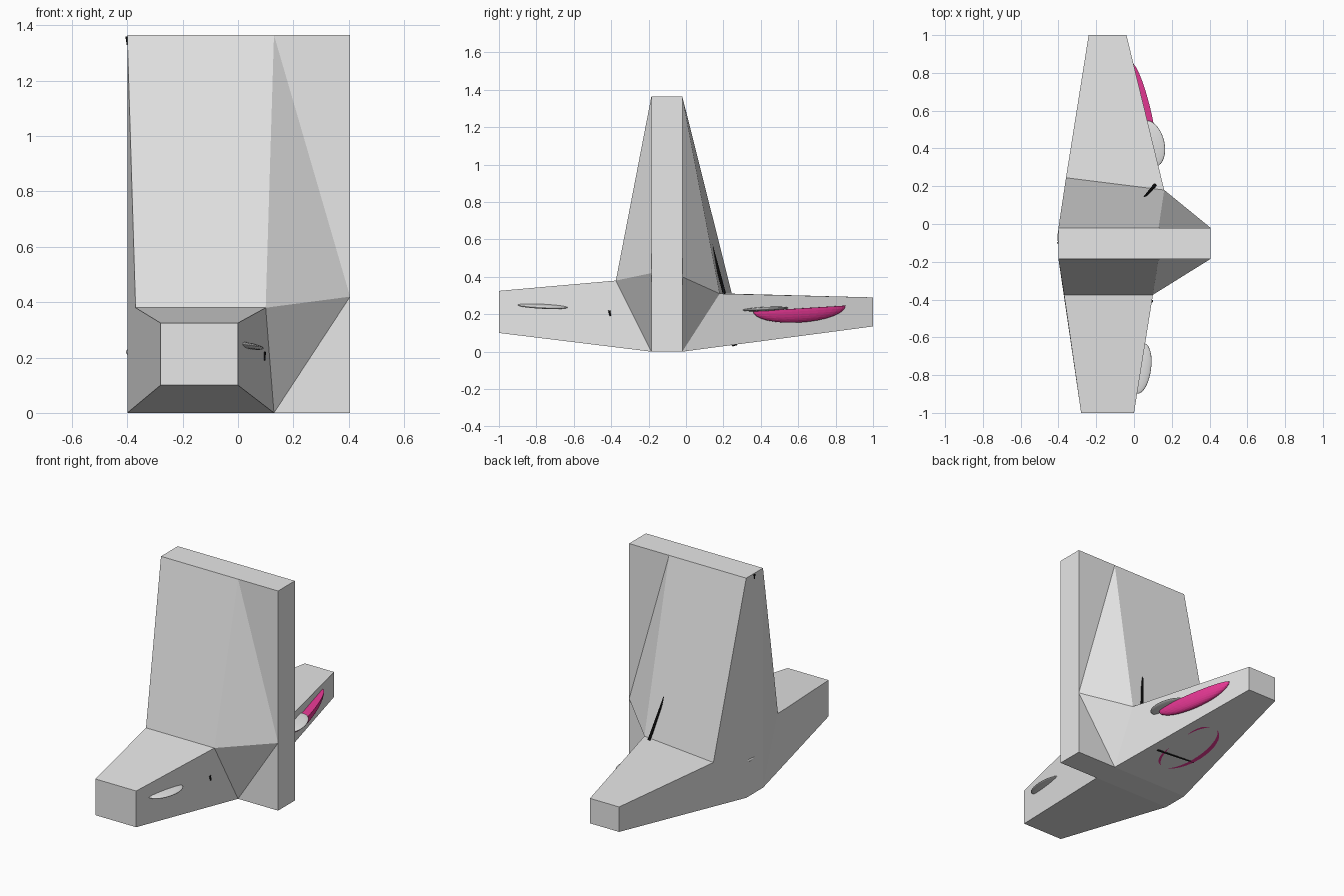
import bpy, bmesh, math
from mathutils import Vector, Matrix, Euler

cube = bpy.data.objects.get("Cube")
if cube:
    bpy.data.objects.remove(cube, do_unlink=True)


def material(name, rgb):
    m = bpy.data.materials.new(name)
    m.use_nodes = True
    m.diffuse_color = (*rgb, 1)
    m.node_tree.nodes["Principled BSDF"].inputs["Base Color"].default_value = (*rgb, 1)
    return m


grey = material("light grey", (0.8, 0.8, 0.8))
pink = material("magenta", (0.8, 0.04, 0.3))
black = material("black", (0.01, 0.01, 0.01))


def add_object(name, bm, mat, smooth=False, normals=True):
    if normals:
        bmesh.ops.recalc_face_normals(bm, faces=bm.faces)
    for f in bm.faces:
        f.smooth = smooth
    mesh = bpy.data.meshes.new(name)
    bm.to_mesh(mesh)
    bm.free()
    mesh.materials.append(mat)
    obj = bpy.data.objects.new(name, mesh)
    bpy.context.collection.objects.link(obj)
    return obj


def ellipsoid(name, loc, radii, rot, mat, half=False):
    bm = bmesh.new()
    bmesh.ops.create_uvsphere(bm, u_segments=32, v_segments=16, radius=1)
    if half:  # keep the lower half and close it with a flat lid
        geom = bm.verts[:] + bm.edges[:] + bm.faces[:]
        bmesh.ops.bisect_plane(bm, geom=geom, plane_co=(0, 0, 0),
                               plane_no=(0, 0, 1), clear_outer=True)
        rim = [e for e in bm.edges if e.is_boundary]
        bmesh.ops.holes_fill(bm, edges=rim, sides=0)
    bm.transform(Matrix.LocRotScale(Vector(loc), Euler(rot), Vector(radii)))
    return add_object(name, bm, mat, smooth=not half)


def rod(name, start, end, radius, mat):
    a, b = Vector(start), Vector(end)
    bm = bmesh.new()
    bmesh.ops.create_cone(bm, cap_ends=True, segments=8, radius1=radius,
                          radius2=radius * 0.6, depth=(b - a).length)
    turn = (b - a).to_track_quat("Z", "Y").to_matrix().to_4x4()
    bm.transform(Matrix.Translation((a + b) / 2) @ turn)
    return add_object(name, bm, mat)


# Body: upright slab with a tapering arm and sloped wall on each side
def body_side(bm, y, shoulder, ridge, tip_y, tip_x, tip_z):
    left, mid, right, top = -0.4, 0.13, 0.405, 1.365
    outline = [bm.verts.new((x, y, z)) for x, z in (
        (left, 0), (mid, 0), (right, 0), (right, shoulder),
        (right, top), (mid, top), (left, top))]
    a, b, c, d, e, f, g = outline
    r0, r1 = [bm.verts.new(p) for p in ridge]
    t0, t1, t2, t3 = [bm.verts.new((tip_x[i], tip_y, tip_z[k]))
                      for i, k in ((0, 0), (1, 0), (1, 1), (0, 1))]
    for face in ((b, c, d), (d, e, f), (r1, b, d), (r1, d, f), (r0, r1, f, g),
                 (a, r0, g), (a, b, t1, t0), (b, r1, t2, t1),
                 (r0, r1, t2, t3), (a, t0, t3, r0), (t0, t1, t2, t3)):
        bm.faces.new(face)
    return outline


bm = bmesh.new()
front = body_side(bm, -0.185, 0.42, ((-0.37, -0.375, 0.38), (0.1, -0.375, 0.38)),
                  -1, (-0.28, 0), (0.1, 0.325))
back = body_side(bm, -0.02, 0.4, ((-0.36, 0.245, 0.31), (0.16, 0.18, 0.31)),
                 1, (-0.24, -0.04), (0.135, 0.29))
for i in range(len(front)):
    j = (i + 1) % len(front)
    bm.faces.new((front[i], front[j], back[j], back[i]))
add_object("body", bm, grey)

# Thin fins that stand out of the sides
ellipsoid("front_fin", (0.036, -0.765, 0.243), (0.055, 0.135, 0.011),
          (-0.05, 0.15, -0.15), grey)
ellipsoid("back_fin", (0.088, 0.425, 0.228), (0.073, 0.125, 0.011),
          (0.05, 0, 0.239), grey)
ellipsoid("side_fin", (-0.385, -0.07, 0.22), (0.02, 0.06, 0.012), (0.1, 0, 0), grey)

# Half-round bowl on the back arm
ellipsoid("side_bowl", (0.047, 0.605, 0.231), (0.04, 0.255, 0.075),
          (0.06, 0, 0.239), pink, half=True)


# Crescent plates under the back arm
def crescent(name, start, end, width):
    bm = bmesh.new()
    steps, pairs = 16, []
    for i in range(steps + 1):
        t = i / steps
        angle = math.radians(start + (end - start) * t)
        pair = []
        for grow in (0, width * math.sin(math.pi * t) + 0.001):
            x = -0.11 + (0.1 + grow) * math.cos(angle)
            y = 0.37 + (0.23 + grow) * math.sin(angle)
            pair.append(bm.verts.new((x, y, 0.132 * (y + 0.02) - 0.004)))
        pairs.append(pair)
    for p, q in zip(pairs, pairs[1:]):
        bm.faces.new((p[0], q[0], q[1], p[1]))
    for f in bm.faces:
        f.normal_update()
        if f.normal.z > 0:
            f.normal_flip()
    add_object(name, bm, pink, normals=False)


crescent("under_crescent_large", 105, 255, 0.028)
crescent("under_crescent_upper", 25, 75, 0.015)
crescent("under_crescent_lower", -75, -15, 0.015)

# Dark slivers
rod("under_stick", (0.03, 0.25, 0.034), (-0.23, 0.27, 0.037), 0.006, black)
rod("back_stick", (0.11, 0.205, 0.31), (0.045, 0.13, 0.6), 0.009, black)
rod("front_peg", (0.094, -0.41, 0.22), (0.096, -0.405, 0.19), 0.007, black)
rod("corner_peg", (-0.4, -0.1, 1.36), (-0.398, -0.1, 1.33), 0.007, black)
